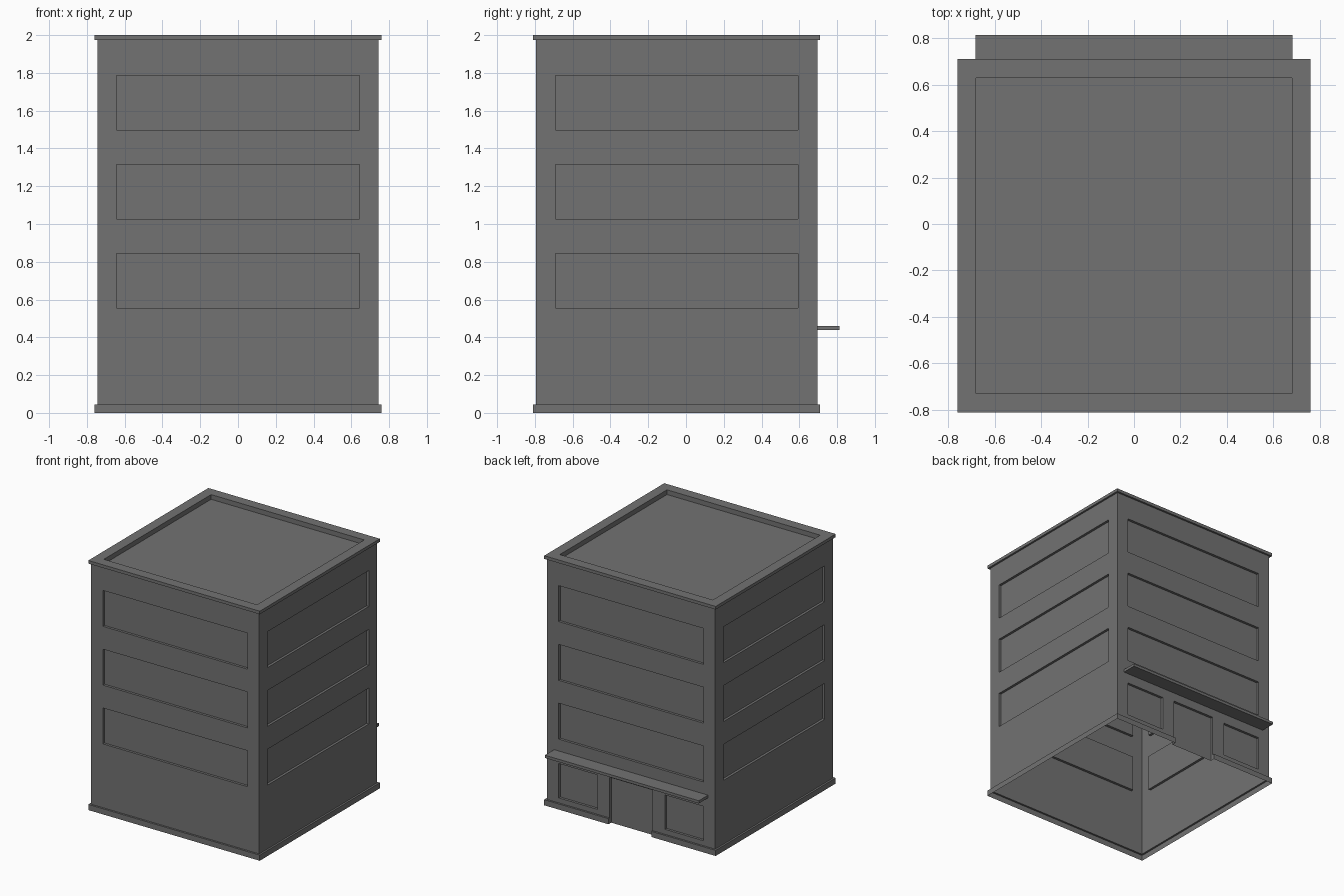
import bpy
import bmesh
from mathutils import Matrix, Vector
from math import radians

if "Cube" in bpy.data.objects:
    bpy.data.objects.remove(bpy.data.objects["Cube"])

CY = -0.05        # centre of the tower in y
HALF = 0.745      # half width of the walls
WALL_BASE, WALL_TOP = 0.045, 1.975
DEPTH = 0.02      # recess of windows and door

# Dark grey finish
dark = bpy.data.materials.new("dark_grey")
dark.diffuse_color = (0.17, 0.17, 0.17, 1)
dark.use_nodes = True
dark.node_tree.nodes["Principled BSDF"].inputs["Base Color"].default_value = dark.diffuse_color


def make_object(name, bm):
    bmesh.ops.remove_doubles(bm, verts=bm.verts, dist=1e-5)
    mesh = bpy.data.meshes.new(name)
    bm.to_mesh(mesh)
    bm.free()
    mesh.materials.append(dark)
    obj = bpy.data.objects.new(name, mesh)
    bpy.context.collection.objects.link(obj)
    return obj


def wall(name, angle, openings):
    """Thin wall facing -y, with recessed openings (x0, x1, z0, z1), turned about z."""
    xs = sorted({-HALF, HALF} | {v for o in openings for v in o[:2]})
    zs = sorted({WALL_BASE, WALL_TOP} | {v for o in openings for v in o[2:]})
    bm = bmesh.new()

    def quad(*pts):
        bm.faces.new([bm.verts.new(p) for p in pts])

    y0, y1 = -HALF, -HALF + DEPTH
    for x0, x1 in zip(xs, xs[1:]):
        for z0, z1 in zip(zs, zs[1:]):
            cx, cz = (x0 + x1) / 2, (z0 + z1) / 2
            if cz > WALL_BASE and not any(a < cx < b and c < cz < d
                                          for a, b, c, d in openings):
                quad((x0, y0, z0), (x1, y0, z0), (x1, y0, z1), (x0, y0, z1))
    for a, b, c, d in openings:
        quad((a, y1, c), (b, y1, c), (b, y1, d), (a, y1, d))
        quad((a, y0, c), (a, y1, c), (a, y1, d), (a, y0, d))
        quad((b, y1, c), (b, y0, c), (b, y0, d), (b, y1, d))
        quad((a, y1, d), (b, y1, d), (b, y0, d), (a, y0, d))
        if c > 0:
            quad((a, y0, c), (b, y0, c), (b, y1, c), (a, y1, c))
    bm.transform(Matrix.Translation((0, CY, 0)) @ Matrix.Rotation(radians(angle), 4, 'Z'))
    return make_object(name, bm)


def square(h):
    return [(-h, -h), (h, -h), (h, h), (-h, h), (-h, -h)]


def base_path(h):
    """Outline round the tower, broken at the door."""
    return [(0.19 - 0.38, h), (-h, h), (-h, -h), (h, -h), (h, h), (0.19, h)]


def sweep(name, path, profile, lid=False, caps=False):
    """Thin skin: profile of (half width, z) carried round a path."""
    bm = bmesh.new()
    rows = [[bm.verts.new((x, y + CY, z)) for x, y in path(h)] for h, z in profile]
    for r, s in zip(rows, rows[1:]):
        for k in range(len(r) - 1):
            bm.faces.new((r[k], r[k + 1], s[k + 1], s[k]))
    if lid:
        bm.faces.new(rows[-1][:4])
    if caps:  # jambs beside the door
        for k in (0, -1):
            x, y = path(HALF)[k]
            bm.faces.new([r[k] for r in rows] + [bm.verts.new((x, y + CY, 0))])
    bmesh.ops.remove_doubles(bm, verts=bm.verts, dist=1e-5)
    for f in bm.faces:  # open skins: make every face look outward or up
        f.normal_update()
        c = f.calc_center_median() - Vector((0, CY, 1))
        if lid and 1.9 < c.z + 1 < 1.999 and max(abs(c.x), abs(c.y)) < 0.70:
            c = Vector((-c.x, -c.y, 2))      # inside of the parapet and roof
        if f.normal.dot(c) < 0 and not (caps and f.normal.z > 0.5):
            f.normal_flip()
        elif caps and f.normal.z < -0.5:
            f.normal_flip()
    for f in bm.faces:
        if caps and f.normal.z < -0.5:
            f.normal_flip()
        if lid and f.normal.z > 0.5 and abs(f.calc_center_median().z - WALL_TOP) < 1e-4:
            f.normal_flip()                  # underside of the cornice
    return make_object(name, bm)


def box(name, lo, hi):
    lo, hi = Vector(lo), Vector(hi)
    bm = bmesh.new()
    bmesh.ops.create_cube(bm, size=1)
    bmesh.ops.scale(bm, vec=hi - lo, verts=bm.verts)
    bmesh.ops.translate(bm, vec=(lo + hi) / 2, verts=bm.verts)
    return make_object(name, bm)


# Walls with strip windows; the back also has an entrance and two shop windows
strips = [(-0.642, 0.642, z, z + 0.288) for z in (0.556, 1.027, 1.498)]
entrance = [(-0.642, -0.30, 0.085, 0.36), (0.30, 0.642, 0.085, 0.36),
            (-0.19, 0.19, 0, 0.37)]
wall("front_wall", 0, strips)
wall("right_wall", 90, strips)
wall("back_wall", 180, strips + entrance)
wall("left_wall", 270, strips)

# Base trim, open underneath
sweep("base_trim", base_path, [(0.76, 0), (0.76, WALL_BASE), (HALF, WALL_BASE)], caps=True)

# Cornice, parapet and sunken roof in one skin
sweep("parapet_and_roof", square,
      [(HALF, WALL_TOP), (0.76, WALL_TOP), (0.76, 2), (0.679, 2), (0.679, 1.962)], lid=True)

# Canopy over the entrance
box("canopy", (-0.682, 0.69, 0.439), (0.682, 0.812, 0.461))
